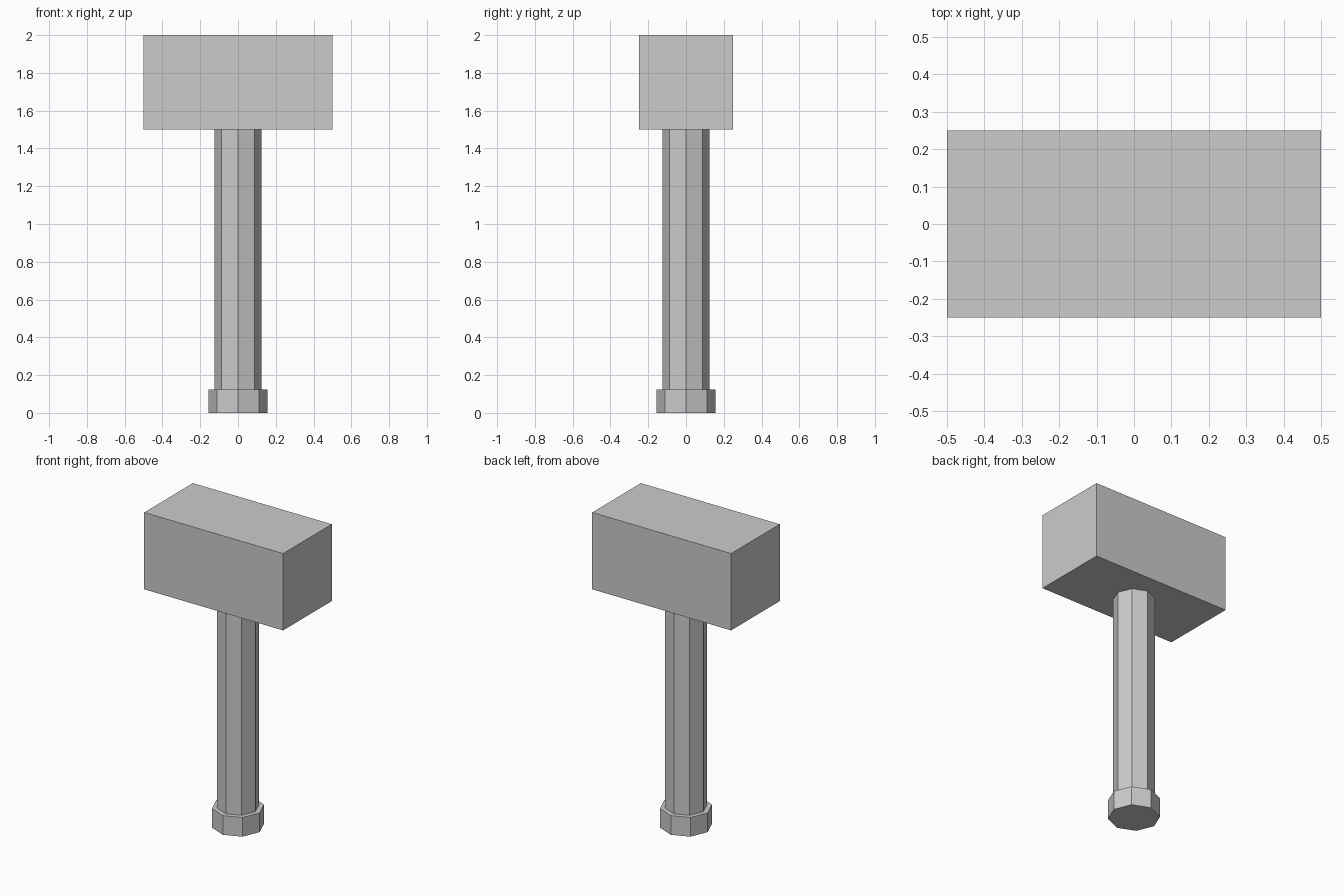
import bpy

if "Cube" in bpy.data.objects:
    bpy.data.objects.remove(bpy.data.objects["Cube"])


def octagon(name, radius, z0, z1):
    bpy.ops.mesh.primitive_cylinder_add(vertices=8, radius=radius, depth=z1 - z0,
                                        location=(0, 0, (z0 + z1) / 2))
    bpy.context.object.name = name


# Pommel and handle, both eight-sided
octagon("pommel", 0.156, 0, 0.125)
octagon("handle", 0.125, 0.125, 1.5)

# Block head
bpy.ops.mesh.primitive_cube_add(size=1, location=(0, 0, 1.75))
head = bpy.context.object
head.name = "hammer_head"
head.scale = (1, 0.5, 0.5)
bpy.ops.object.transform_apply(location=False, rotation=False, scale=True)
